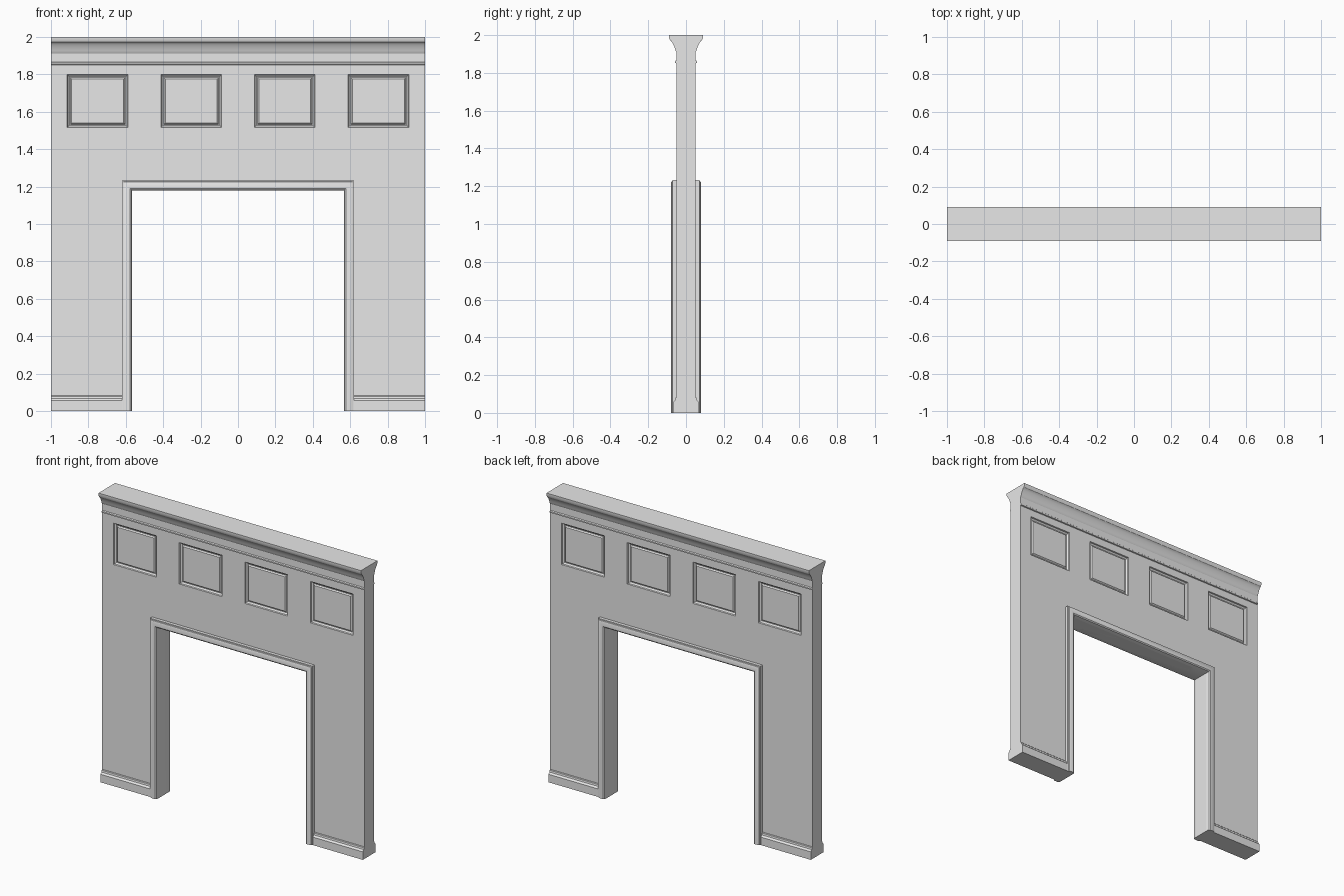
import bpy, bmesh
from mathutils import Vector

if "Cube" in bpy.data.objects:
    bpy.data.objects.remove(bpy.data.objects["Cube"])

stone = bpy.data.materials.new("plain grey")
stone.use_nodes = True
grey = (0.8, 0.8, 0.8, 1)
stone.diffuse_color = grey
stone.node_tree.nodes["Principled BSDF"].inputs["Base Color"].default_value = grey

WALL = 0.05                      # half thickness of the wall
OPEN_X, OPEN_Z = 0.567, 1.18     # half width and height of the opening
CASING = 0.053                   # width of the door casing
CROWN_Z = 1.85                   # underside of the crown


def finish(name, bm):
    bmesh.ops.recalc_face_normals(bm, faces=bm.faces[:])
    mesh = bpy.data.meshes.new(name)
    bm.to_mesh(mesh)
    bm.free()
    mesh.materials.append(stone)
    ob = bpy.data.objects.new(name, mesh)
    bpy.context.collection.objects.link(ob)
    bpy.ops.object.select_all(action='DESELECT')
    ob.select_set(True)
    bpy.context.view_layer.objects.active = ob
    bpy.ops.object.shade_smooth_by_angle(angle=0.5)
    return ob


def loft(name, rings):
    """Closed rings joined in sequence, capped at both ends."""
    bm = bmesh.new()
    loops = [[bm.verts.new(p) for p in ring] for ring in rings]
    n = len(loops[0])
    for a, b in zip(loops, loops[1:]):
        for i in range(n):
            j = (i + 1) % n
            bm.faces.new((a[i], a[j], b[j], b[i]))
    bm.faces.new(loops[0])
    bm.faces.new(loops[-1])
    return finish(name, bm)


def bar(name, profile, x0, x1):
    return loft(name, [[(x, y, z) for y, z in profile] for x in (x0, x1)])


# Wall: a front grid with the opening left out and the panels inset
centres = (-0.75, -0.25, 0.25, 0.75)
HALF, PANEL_LOW, PANEL_TOP = 0.163, 1.515, 1.8
xs = sorted([-1, 1, -OPEN_X, OPEN_X] + [c + s * HALF for c in centres for s in (-1, 1)])
zs = [0, OPEN_Z, PANEL_LOW, PANEL_TOP, CROWN_Z]
bm = bmesh.new()
grid = [[bm.verts.new((x, -WALL, z)) for z in zs] for x in xs]
panels = []
for i in range(len(xs) - 1):
    mid = (xs[i] + xs[i + 1]) / 2
    for j in range(len(zs) - 1):
        if j == 0 and abs(mid) < OPEN_X:
            continue
        f = bm.faces.new((grid[i][j], grid[i + 1][j], grid[i + 1][j + 1], grid[i][j + 1]))
        if zs[j] == PANEL_LOW and any(c - HALF < mid < c + HALF for c in centres):
            panels.append(f)
bmesh.ops.delete(bm, geom=[v for v in bm.verts if not v.link_faces], context='VERTS')
rim = [e for e in bm.edges if e.is_boundary]

# Panel moulding: sloped rim, flat groove, raised field
panels = bmesh.ops.dissolve_faces(bm, faces=panels)["region"] if len(panels) > 4 else panels
for inset, depth in ((0.004, -0.008), (0.014, -0.007), (0.006, 0), (0.01, 0.008)):
    bmesh.ops.inset_individual(bm, faces=panels, thickness=inset, depth=depth)

# Back of the wall mirrors the front, joined around the rim
copy = bmesh.ops.duplicate(bm, geom=bm.verts[:] + bm.edges[:] + bm.faces[:])
twin = copy["vert_map"]
for v in [g for g in copy["geom"] if isinstance(g, bmesh.types.BMVert)]:
    v.co.y *= -1
for e in rim:
    a, b = e.verts
    bm.faces.new((a, b, twin[b], twin[a]))
bmesh.ops.recalc_face_normals(bm, faces=bm.faces[:])
bmesh.ops.dissolve_limit(bm, angle_limit=0.01, verts=bm.verts[:], edges=bm.edges[:])
finish("wall", bm)

# Crown: symmetric profile with a bead, a flat band, a cove and a square top
crown = [(WALL, 1.85), (0.057, 1.853), (0.057, 1.862), (0.051, 1.867), (0.051, 1.912),
         (0.055, 1.918), (0.058, 1.928), (0.064, 1.944), (0.072, 1.959),
         (0.08, 1.97), (0.084, 1.972), (0.09, 1.985), (0.09, 2)]
bar("crown", crown + [(-y, z) for y, z in reversed(crown)], -1, 1)

# Door casing: rounded profile swept around the opening with mitred corners
half = [(0, 0.066), (0.003, 0.075), (0.01, 0.08), (0.038, 0.08), (0.044, 0.077),
        (0.046, 0.073), (CASING, 0.072)]
section = half + [(u, -y) for u, y in reversed(half)]
path = [(-1, 0), (-1, 1), (1, 1), (1, 0)]
loft("door_casing", [[(s * (OPEN_X + u), y, t * (OPEN_Z + u)) for u, y in section]
                     for s, t in path])

# Skirting on both faces of each leg
skirt = [(WALL - 0.005, 0), (0.07, 0), (0.07, 0.055), (0.066, 0.06), (0.059, 0.066),
         (0.057, 0.078), (0.053, 0.082), (WALL - 0.005, 0.082)]
for side, s in (("left", 1), ("right", -1)):
    for face, d in (("front", -1), ("back", 1)):
        bar(f"{face}_{side}_skirting", [(d * y, z) for y, z in skirt],
            s * (OPEN_X + CASING - 0.005), s)
